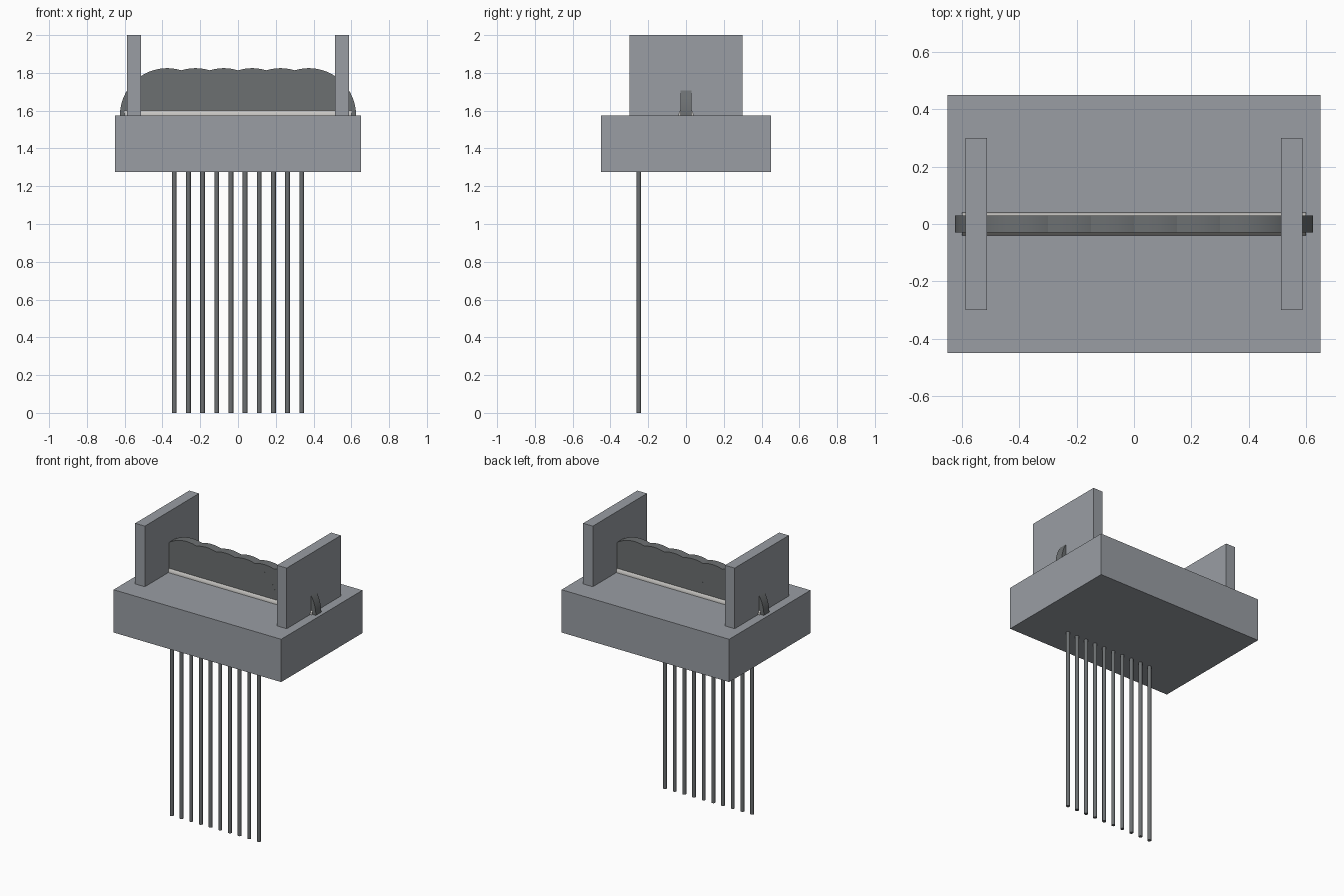
import bpy
import math

cube = bpy.data.objects.get("Cube")
if cube:
    bpy.data.objects.remove(cube, do_unlink=True)


def material(name, color):
    mat = bpy.data.materials.new(name)
    mat.use_nodes = True
    mat.diffuse_color = color
    mat.node_tree.nodes["Principled BSDF"].inputs["Base Color"].default_value = color
    return mat


body_grey = material("body grey", (0.32, 0.34, 0.37, 1))
dark_grey = material("dark grey", (0.15, 0.16, 0.165, 1))
light_metal = material("light metal", (0.58, 0.57, 0.55, 1))


def finish(name, mat):
    obj = bpy.context.object
    obj.name = name
    obj.data.materials.append(mat)
    return obj


def box(name, center, size, mat):
    bpy.ops.mesh.primitive_cube_add(size=1, location=center)
    obj = finish(name, mat)
    obj.scale = size
    bpy.ops.object.transform_apply(location=False, rotation=False, scale=True)
    return obj


def cylinder(name, center, radius, length, mat, sides, rotation=(0, 0, 0)):
    bpy.ops.mesh.primitive_cylinder_add(vertices=sides, radius=radius, depth=length,
                                        location=center, rotation=rotation)
    obj = finish(name, mat)
    bpy.ops.object.shade_smooth_by_angle(angle=math.radians(35))
    return obj


DECK = 1.575        # top of the base, also the axle height
QUARTER = math.pi / 2

# Base block and the two upright side plates
box("base", (0, 0, DECK - 0.15), (1.3, 0.9, 0.3), body_grey)
for side, label in ((1, "left"), (-1, "right")):
    box(label + "_side_plate", (side * 0.55, 0, (DECK + 2) / 2),
        (0.075, 0.6, 2 - DECK), body_grey)

# Axle lying across the base
cylinder("axle", (0, 0, DECK), 0.04, 1.2, light_metal, 32, (0, QUARTER, 0))

# Row of overlapping discs, half sunk into the base; slight offsets in
# thickness keep their faces from coinciding
for i in range(6):
    cylinder(f"disc_{i + 1}", (-0.375 + i * 0.15, 0, DECK), 0.25,
             0.06 + 0.0002 * (i % 4), dark_grey, 64, (QUARTER, 0, 0))

# Row of long rods hanging near the front edge
for i in range(10):
    cylinder(f"rod_{i + 1}", (-0.3375 + i * 0.075, -0.25, 0.65), 0.0125, 1.3,
             dark_grey, 16)
